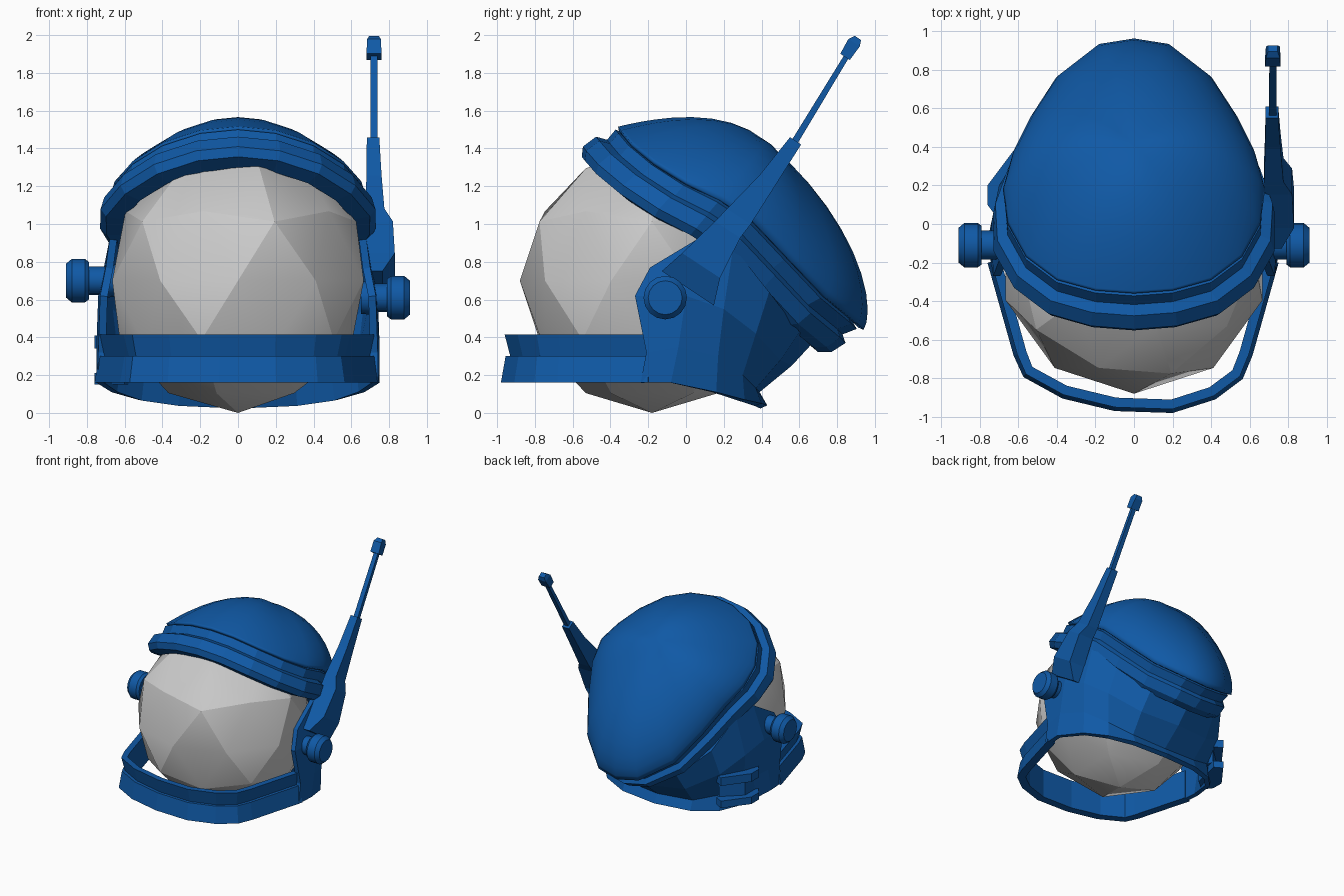
import bpy, math
from mathutils import Vector as V

if "Cube" in bpy.data.objects:
    bpy.data.objects.remove(bpy.data.objects["Cube"])

blue = bpy.data.materials.new("blue")
blue.diffuse_color = (0.005, 0.1, 0.38, 1)
blue.use_nodes = True
blue.node_tree.nodes["Principled BSDF"].inputs["Base Color"].default_value = blue.diffuse_color


def loft(name, rows, wrap_rows=False, wrap_cols=True, caps=False, smooth=0):
    """Skin a grid of points, optionally closed in either direction."""
    n, m = len(rows), len(rows[0])
    verts = [tuple(p) for r in rows for p in r]
    faces = [(i * m + j, i * m + (j + 1) % m, (i + 1) % n * m + (j + 1) % m, (i + 1) % n * m + j)
             for i in range(n if wrap_rows else n - 1) for j in range(m if wrap_cols else m - 1)]
    if caps:
        faces += [tuple(range(m))[::-1], tuple(range((n - 1) * m, n * m))]
    me = bpy.data.meshes.new(name)
    me.from_pydata(verts, [], faces)
    me.materials.append(blue)
    ob = bpy.data.objects.new(name, me)
    bpy.context.collection.objects.link(ob)
    bpy.ops.object.select_all(action='DESELECT')
    ob.select_set(True)
    bpy.context.view_layer.objects.active = ob
    bpy.ops.object.mode_set(mode='EDIT')
    bpy.ops.mesh.select_all(action='SELECT')
    bpy.ops.mesh.remove_doubles(threshold=0.0005)
    bpy.ops.mesh.normals_make_consistent(inside=False)
    bpy.ops.object.mode_set(mode='OBJECT')
    if smooth:
        bpy.ops.object.shade_smooth_by_angle(angle=math.radians(smooth))
    return ob


def mirrored(half):
    """Right half of a loop (front to back) plus its left copy."""
    half = [V(p) for p in half]
    return half + [V((-p.x, p.y, p.z)) for p in reversed(half) if p.x > 1e-4]


# Faceted head
bpy.ops.mesh.primitive_ico_sphere_add(subdivisions=2, radius=0.7, location=(0, -0.18, 0.7))
bpy.context.object.name = "head"
bpy.ops.object.shade_smooth_by_angle(angle=math.radians(20))

# Tilted, slightly arched rim shared by the dome and the band
rim = mirrored([(0, -0.36, 1.515), (0.2, -0.345, 1.495), (0.4, -0.29, 1.43), (0.56, -0.17, 1.33),
                (0.655, 0, 1.22), (0.68, 0.18, 1.13), (0.63, 0.36, 1.01), (0.54, 0.54, 0.82),
                (0.41, 0.74, 0.61), (0.19, 0.91, 0.47), (0, 0.94, 0.44)])
up = V((0, 0.642, 0.767))
mid = V((0, 0.139, 1.103))

# Smooth dome, flatter towards the front
rows = []
for k in range(11):
    a = math.pi / 2 * k / 10
    rows.append([mid + (p - mid) * math.cos(a)
                 + up * 0.44 * math.sin(a) ** (1.3 + 0.7 * max(0, min(1, (0.3 - p.y) / 0.5))) for p in rim])
dome = loft("dome", rows, smooth=40)
mod = dome.modifiers.new("thickness", 'SOLIDIFY')
mod.thickness = 0.03

# Stepped band under the dome
section = [(-0.06, 0), (0.0, -0.02), (0.0, -0.09), (0.055, -0.115), (0.075, -0.2),
           (0.045, -0.245), (-0.05, -0.245)]
rows = []
for p in rim:
    out = p - mid
    out = (out - up * out.dot(up)).normalized()
    back = max(0, p.y) / 0.94
    rows.append([p + out * (o + back * (0.55 * h - 0.02)) + up * h for o, h in section])
loft("brow_band", rows, wrap_rows=True)

# Neck and cheek shell: columns from the cheek edge round to the nape
cols = [[(0.70, -0.19, 0.77), (0.73, -0.27, 0.62), (0.74, -0.21, 0.32), (0.74, -0.24, 0.16)],
        [(0.68, 0.06, 0.92), (0.74, 0.0, 0.62), (0.75, -0.04, 0.35), (0.75, -0.08, 0.16)],
        [(0.65, 0.25, 0.88), (0.70, 0.2, 0.55), (0.67, 0.17, 0.3), (0.67, 0.16, 0.11)],
        [(0.55, 0.44, 0.64), (0.58, 0.37, 0.42), (0.52, 0.3, 0.2), (0.53, 0.31, 0.07)],
        [(0.33, 0.6, 0.43), (0.34, 0.5, 0.28), (0.32, 0.37, 0.13), (0.32, 0.4, 0.05)],
        [(0, 0.68, 0.38), (0, 0.56, 0.25), (0, 0.39, 0.11), (0, 0.43, 0.04)]]
left = [[(-x, y, z) for x, y, z in c] for c in reversed(cols[:-1])]
shell = loft("neck_shell", cols + left, wrap_cols=False)
mod = shell.modifiers.new("thickness", 'SOLIDIFY')
mod.thickness = 0.04
mod.offset = -1

# Grooved chin bar
path = [V(p) for p in [(0.745, -0.2, 0), (0.61, -0.68, 0), (0.56, -0.8, 0), (0.42, -0.905, 0),
                       (0.2, -0.975, 0), (-0.1, -0.965, 0), (-0.37, -0.9, 0), (-0.57, -0.79, 0),
                       (-0.62, -0.68, 0), (-0.755, -0.2, 0)]]
section = [(0.005, 0.16), (-0.02, 0.3), (-0.045, 0.3), (-0.015, 0.415), (-0.065, 0.415), (-0.065, 0.16)]
rows = []
for i, p in enumerate(path):
    t = (path[min(i + 1, len(path) - 1)] - path[max(i - 1, 0)]).normalized()
    out = V((-t.y, t.x, 0))
    if out.dot(p - V((0, -0.3, 0))) < 0:
        out = -out
    rows.append([p + out * o + V((0, 0, z)) for o, z in section])
loft("chin_bar", rows, caps=True)


# Ear knobs, turned about the x axis
def knob(name, side, z):
    prof = [(0.65, 0.085), (0.7, 0.09), (0.7, 0.075), (0.79, 0.075), (0.79, 0.1),
            (0.81, 0.115), (0.88, 0.115), (0.91, 0.09)]
    rows = [[(side * x, -0.11 + r * math.cos(k * math.pi / 8), z + r * math.sin(k * math.pi / 8))
             for k in range(16)] for x, r in prof]
    loft(name, rows, caps=True, smooth=30)


knob("right_knob", 1, 0.61)
knob("left_knob", -1, 0.7)


# Square-section arms: stations are (y, z, x, half width, half depth)
def arm(name, stations):
    rows = []
    side = V((0, 0.835, -0.55))
    for y, z, x, w, h in stations:
        c = V((x, y, z))
        rows.append([c + side * (w * a) + V((h * b, 0, 0)) for a, b in ((-1, -1), (1, -1), (1, 1), (-1, 1))])
    loft(name, rows, caps=True)


arm("antenna_mount", [(0.01, 0.66, 0.735, 0.165, 0.03), (0.08, 0.78, 0.755, 0.12, 0.075),
                      (0.22, 0.97, 0.75, 0.08, 0.07), (0.28, 1.04, 0.725, 0.075, 0.05),
                      (0.43, 1.23, 0.72, 0.05, 0.04), (0.58, 1.44, 0.715, 0.035, 0.033)])
arm("antenna_rod", [(0.56, 1.41, 0.72, 0.018, 0.02), (0.87, 1.92, 0.72, 0.014, 0.018)])
arm("antenna_tip", [(0.842, 1.885, 0.72, 0.03, 0.04), (0.89, 1.96, 0.72, 0.036, 0.036),
                    (0.91, 1.985, 0.72, 0.02, 0.025)])

# Vent box on the left rear of the shell: two ledges around a recessed plate
for name, z0, z1, inset in (("vent_lower_ledge", 0.15, 0.21, 0), ("vent_plate", 0.21, 0.34, 0.06),
                            ("vent_upper_ledge", 0.34, 0.41, 0)):
    outline = [(-0.7, 0.02), (-0.76 + inset, 0.1), (-0.76 + inset, 0.2),
               (-0.61 + inset, 0.4 - inset), (-0.54, 0.36 - inset), (-0.6, 0.1)]
    loft(name, [[(x, y, z) for x, y in outline] for z in (z0, z1)], caps=True)
